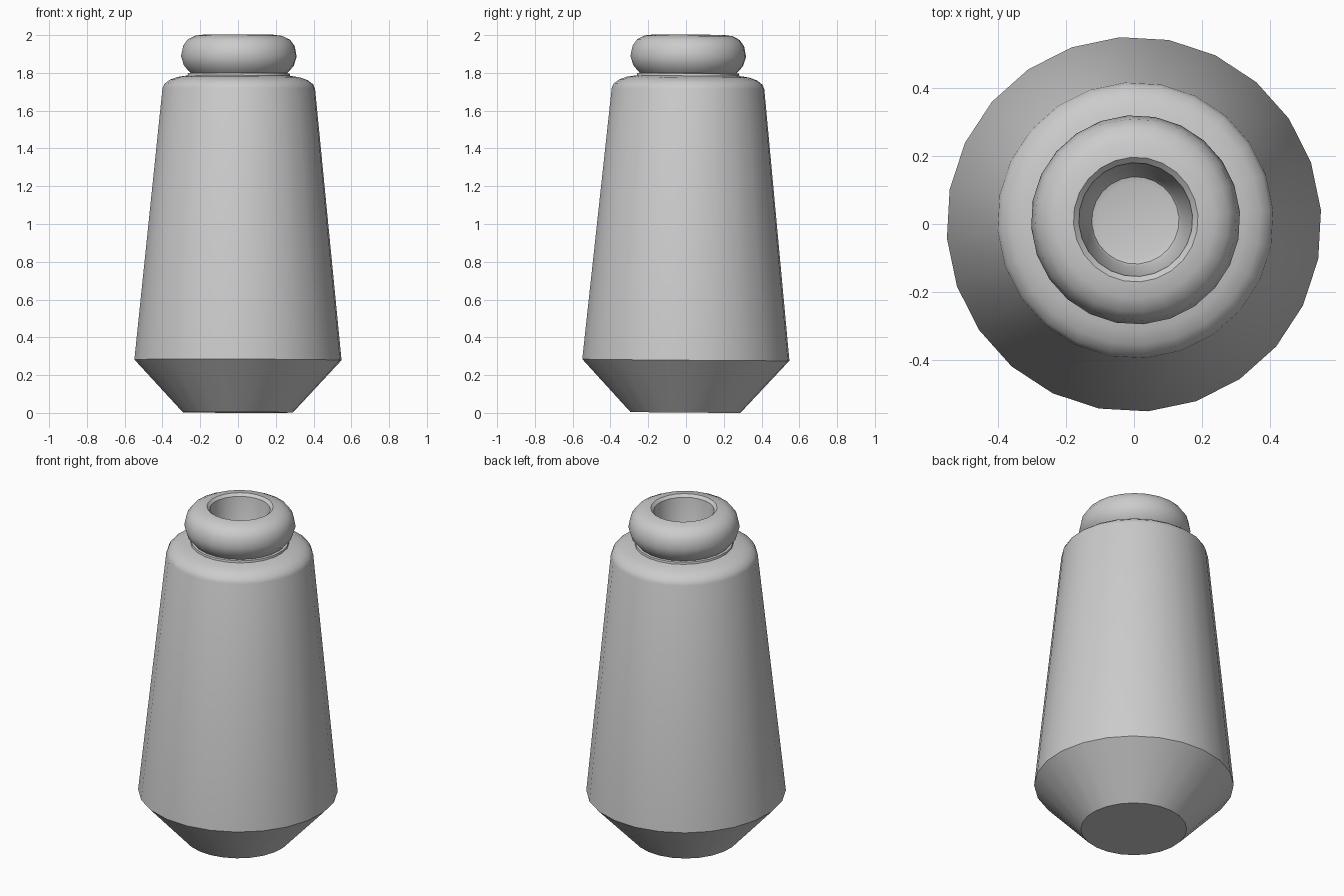
import bpy, bmesh, math
from mathutils import Matrix

SIDES = 24
PHASE = math.radians(4.3)

if "Cube" in bpy.data.objects:
    bpy.data.objects.remove(bpy.data.objects["Cube"], do_unlink=True)

grey = bpy.data.materials.new("plain grey")
grey.use_nodes = True
grey.diffuse_color = (0.6, 0.6, 0.6, 1)
grey.node_tree.nodes["Principled BSDF"].inputs["Base Color"].default_value = (0.6, 0.6, 0.6, 1)

# outline of the bottle from the base, over the lip and down into the mouth
base_and_body = [(0, 0), (0.292, 0), (0.55, 0.278), (0.405, 1.715)]
shoulder = [(0.395, 1.738), (0.366, 1.76), (0.325, 1.775), (0.272, 1.783)]
neck = [(0.27, 1.795), (0.257, 1.797), (0.268, 1.808)]
lip_ring = [(0.292, 1.837), (0.307, 1.885), (0.296, 1.94), (0.272, 1.974),
            (0.232, 1.994), (0.183, 2.0)]
mouth = [(0.167, 1.985), (0.137, 1.72), (0.128, 1.705), (0.11, 1.7), (0, 1.7)]
profile = base_and_body + shoulder + neck + lip_ring + mouth

# turn the outline around the upright axis
bm = bmesh.new()
verts = [bm.verts.new((r, 0, z)) for r, z in profile]
edges = [bm.edges.new(pair) for pair in zip(verts, verts[1:])]
bmesh.ops.spin(bm, geom=verts + edges, cent=(0, 0, 0), axis=(0, 0, 1),
               angle=math.tau, steps=SIDES)
bmesh.ops.remove_doubles(bm, verts=bm.verts, dist=0.0005)
bmesh.ops.dissolve_degenerate(bm, edges=bm.edges, dist=0.0001)
bmesh.ops.recalc_face_normals(bm, faces=bm.faces)

# the bottle leans very slightly, towards the back and the left
lean = (Matrix.Rotation(-0.008, 4, "X") @ Matrix.Rotation(0.003, 4, "Y")
        @ Matrix.Rotation(PHASE, 4, "Z"))
bm.transform(lean)
lowest = min(v.co.z for v in bm.verts)
bm.transform(Matrix.Translation((-0.001, -0.003, -lowest)))

mesh = bpy.data.meshes.new("bottle")
bm.to_mesh(mesh)
bm.free()
mesh.materials.append(grey)
bottle = bpy.data.objects.new("bottle", mesh)
bpy.context.collection.objects.link(bottle)

bpy.ops.object.select_all(action="DESELECT")
bottle.select_set(True)
bpy.context.view_layer.objects.active = bottle
bpy.ops.object.shade_smooth_by_angle(angle=math.radians(40))
